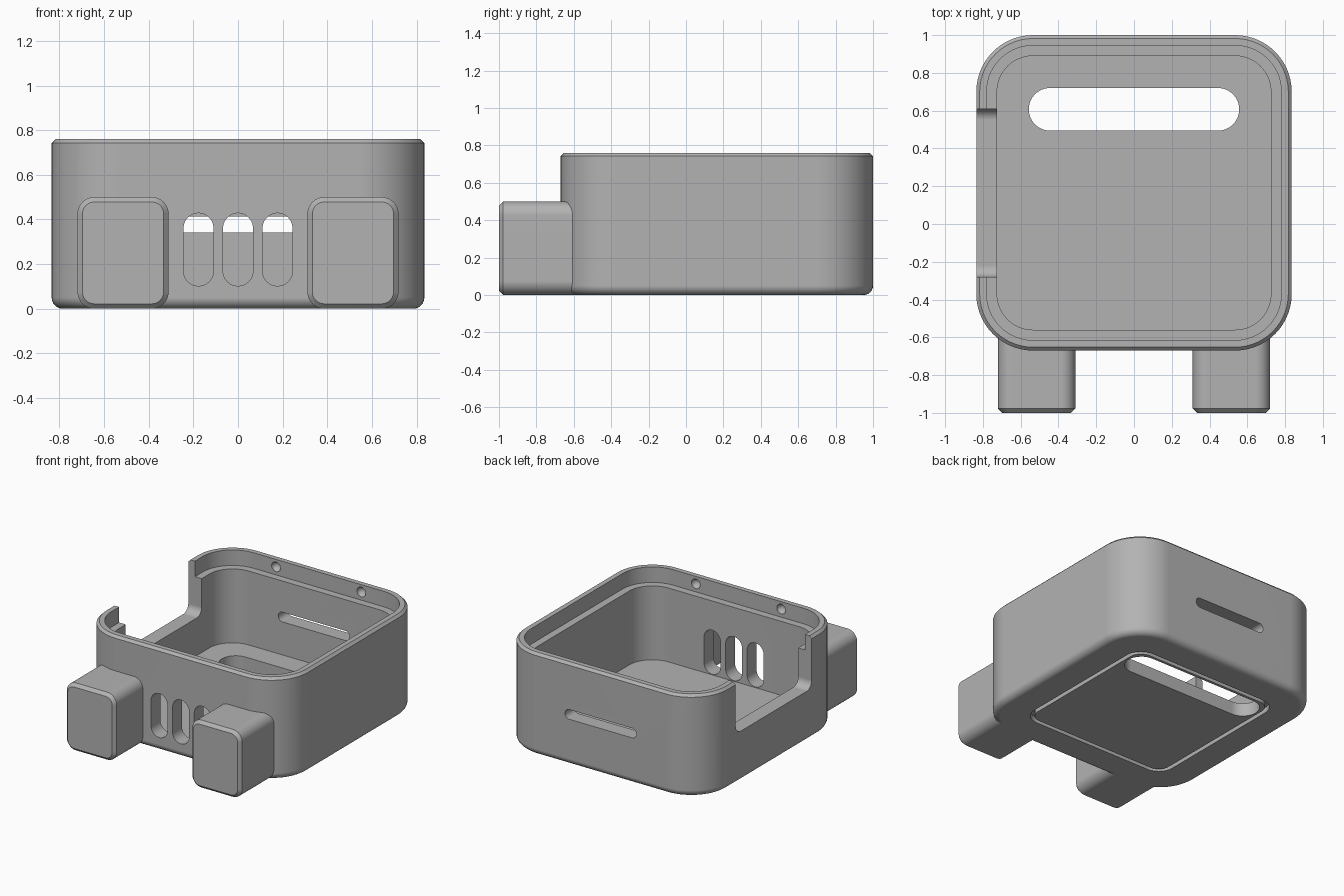
import bpy, bmesh, math
from mathutils import Vector

cube = bpy.data.objects.get("Cube")
if cube:
    bpy.data.objects.remove(cube, do_unlink=True)

grey = bpy.data.materials.new("plain grey")
grey.use_nodes = True
colour = (0.45, 0.45, 0.45, 1)
grey.diffuse_color = colour
grey.node_tree.nodes["Principled BSDF"].inputs["Base Color"].default_value = colour

MID_Y = 0.165      # centre of the case
HALF = 0.835       # half its width
CORNER = 0.30      # plan corner radius

# Ways to place a flat outline (u, v) at depth w along an axis
PLACE = {
    "x": lambda u, v, w: Vector((w, u, v)),
    "y": lambda u, v, w: Vector((u, w, v)),
    "z": lambda u, v, w: Vector((u, v, w)),
}


def rounded_rect(cu, cv, hu, hv, r, steps=14):
    """Outline points of a rounded rectangle."""
    pts = []
    for q, (su, sv) in enumerate([(1, 1), (-1, 1), (-1, -1), (1, -1)]):
        for i in range(steps + 1):
            a = math.pi / 2 * (q + i / steps)
            pts.append((cu + su * (hu - r) + r * math.cos(a),
                        cv + sv * (hv - r) + r * math.sin(a)))
    return pts


def loft(name, sections, axis="z", ring=False):
    """Skin a list of (outline, depth); ring joins the last to the first."""
    bm = bmesh.new()
    loops = [[bm.verts.new(PLACE[axis](u, v, w)) for u, v in outline]
             for outline, w in sections]
    pairs = list(zip(loops, loops[1:]))
    if ring:
        pairs.append((loops[-1], loops[0]))
    else:
        bm.faces.new(loops[0])
        bm.faces.new(loops[-1])
    n = len(loops[0])
    for a, b in pairs:
        for i in range(n):
            j = (i + 1) % n
            bm.faces.new((a[i], a[j], b[j], b[i]))
    bmesh.ops.remove_doubles(bm, verts=bm.verts, dist=0.00001)
    bmesh.ops.recalc_face_normals(bm, faces=bm.faces)
    mesh = bpy.data.meshes.new(name)
    bm.to_mesh(mesh)
    bm.free()
    mesh.materials.append(grey)
    obj = bpy.data.objects.new(name, mesh)
    bpy.context.collection.objects.link(obj)
    return obj


def prism(name, axis, outline, start, end):
    return loft(name, [(outline, start), (outline, end)], axis)


def select_only(obj):
    bpy.ops.object.select_all(action="DESELECT")
    obj.select_set(True)
    bpy.context.view_layer.objects.active = obj


def cut(target, cutter):
    cutter.hide_render = True
    mod = target.modifiers.new("cut", "BOOLEAN")
    mod.operation = "DIFFERENCE"
    mod.solver = "EXACT"
    mod.object = cutter
    select_only(target)
    bpy.ops.object.modifier_apply(modifier=mod.name)
    bpy.data.objects.remove(cutter, do_unlink=True)


def finish(obj):
    select_only(obj)
    bpy.ops.object.shade_smooth_by_angle(angle=math.radians(30))
    mod = obj.modifiers.new("even shading", "WEIGHTED_NORMAL")
    mod.keep_sharp = True


def plan(inset):
    h = HALF - inset
    return rounded_rect(0, MID_Y, h, h, CORNER - inset)


# Case: filleted bottom, chamfered rim, inner ledge, floor
FILLET = 0.05
profile = []
for i in range(7):
    a = math.pi / 2 * i / 6
    profile.append((FILLET * (1 - math.sin(a)), FILLET * (1 - math.cos(a))))
profile += [(0, 0.742), (0.018, 0.76), (0.055, 0.76),
            (0.055, 0.645), (0.11, 0.645), (0.11, 0.097)]
case = loft("case", [(plan(d), z) for d, z in profile])

# Long opening in the floor
cut(case, prism("floor_opening", "z",
                rounded_rect(0, 0.607, 0.557, 0.113, 0.1129), -0.2, 0.3))

# Three upright vents in the front
for x in (-0.177, 0, 0.177):
    cut(case, prism("front_vent", "y",
                    rounded_rect(x, 0.265, 0.067, 0.163, 0.0669), -0.9, -0.45))

# Narrow slot in the back
cut(case, prism("back_slot", "y",
                rounded_rect(0, 0.378, 0.293, 0.036, 0.0359), 0.8, 1.1))

# Open notch in the side wall
cut(case, prism("side_notch", "x",
                rounded_rect(MID_Y, 0.875, 0.445, 0.5, 0.06), -1.0, -0.6))

# Groove around the underside panel
outer = rounded_rect(0, MID_Y, 0.605, 0.605, 0.12)
inner = rounded_rect(0, MID_Y, 0.575, 0.575, 0.09)
cut(case, loft("underside_groove", [(outer, -0.1), (outer, 0.04),
                                    (inner, 0.04), (inner, -0.1)], ring=True))

# Snap dimples inside the front and back rim
for x in (-0.35, 0.35):
    for side in (-1, 1):
        bpy.ops.mesh.primitive_uv_sphere_add(
            segments=24, ring_count=12, radius=0.036,
            location=(x, MID_Y + side * 0.78, 0.705))
        cut(case, bpy.context.object)
finish(case)

# Two blocks on the front, chamfered at their ends
for side, label in ((1, "left"), (-1, "right")):
    def block(inset):
        return rounded_rect(side * 0.515, 0.25, 0.204 - inset, 0.25 - inset,
                            0.075 - inset, 10)
    finish(loft("front_block_" + label,
                [(block(0.022), -1.0), (block(0), -0.978), (block(0), -0.58)], "y"))
